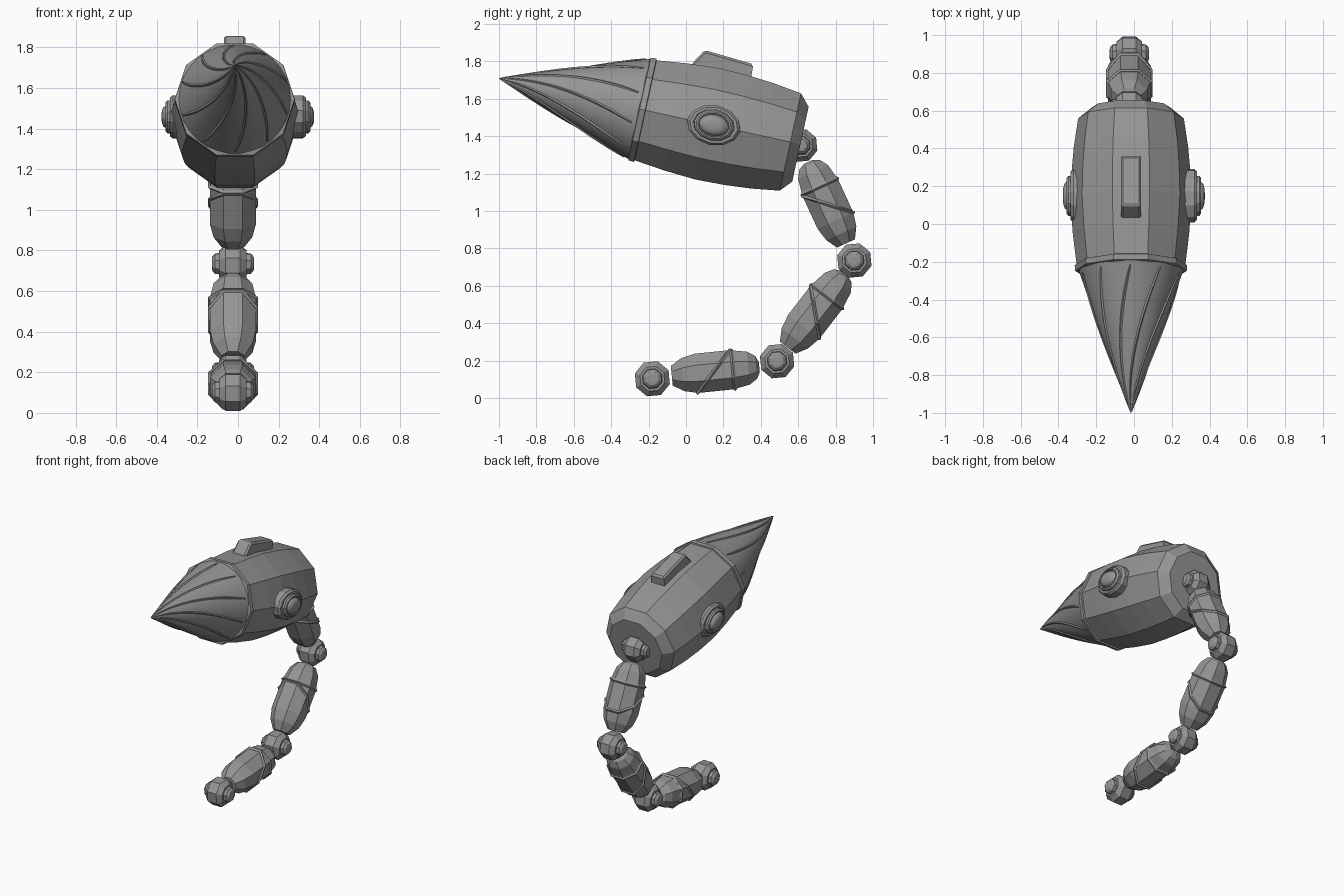
import bpy, bmesh, math
from mathutils import Matrix, Vector

if "Cube" in bpy.data.objects:
    bpy.data.objects.remove(bpy.data.objects["Cube"])

grey = bpy.data.materials.new("grey_metal")
grey.diffuse_color = (0.3, 0.3, 0.3, 1)
grey.use_nodes = True
grey.node_tree.nodes["Principled BSDF"].inputs["Base Color"].default_value = grey.diffuse_color


def frame(x, y, z, dy, dz):
    """Local z runs along (dy, dz) in the side plane, local x stays on world x."""
    d = Vector((0, dy, dz)).normalized()
    m = Matrix(((1, 0, 0), (0, d.z, d.y), (0, -d.y, d.z))).to_4x4()
    m.translation = (x, y, z)
    return m


def finish(bm, name, mat, smooth=None):
    bmesh.ops.transform(bm, matrix=mat, verts=bm.verts)
    bmesh.ops.recalc_face_normals(bm, faces=bm.faces)
    me = bpy.data.meshes.new(name)
    bm.to_mesh(me)
    bm.free()
    me.materials.append(grey)
    ob = bpy.data.objects.new(name, me)
    bpy.context.collection.objects.link(ob)
    if smooth:
        bpy.ops.object.select_all(action='DESELECT')
        bpy.context.view_layer.objects.active = ob
        ob.select_set(True)
        bpy.ops.object.shade_smooth_by_angle(angle=math.radians(smooth))
    return ob


def lathe(name, profile, n, mat, offset=0.0, sx=1.0, sy=1.0, smooth=None):
    """Turned solid from (height, radius) pairs, closed with flat ends."""
    bm = bmesh.new()
    rings = []
    for h, r in profile:
        angles = [offset + math.tau * k / n for k in range(n)]
        rings.append([bm.verts.new((r * sx * math.cos(a), r * sy * math.sin(a), h)) for a in angles])
    for a, b in zip(rings, rings[1:]):
        for k in range(n):
            bm.faces.new((a[k], a[(k + 1) % n], b[(k + 1) % n], b[k]))
    bm.faces.new(rings[0][::-1])
    bm.faces.new(rings[-1])
    return finish(bm, name, mat, smooth)


def rib(name, pts, radii, mat, closed):
    """Thin four-sided tube that follows the given points."""
    bm = bmesh.new()
    rings, n = [], len(pts)
    for i, p in enumerate(pts):
        before = pts[(i - 1) % n] if closed else pts[max(i - 1, 0)]
        after = pts[(i + 1) % n] if closed else pts[min(i + 1, n - 1)]
        t = (after - before).normalized()
        out = Vector((p.x, p.y, 0))
        out = (out - t * out.dot(t)).normalized()
        side = t.cross(out)
        rings.append([bm.verts.new(p + radii[i] * v) for v in (out, side, -out, -side)])
    pairs = list(zip(rings, rings[1:])) + ([(rings[-1], rings[0])] if closed else [])
    for a, b in pairs:
        for k in range(4):
            bm.faces.new((a[k], a[(k + 1) % 4], b[(k + 1) % 4], b[k]))
    if not closed:
        bm.faces.new(rings[0])
        bm.faces.new(rings[-1])
    finish(bm, name, mat)


# Barrel body, with collar and drill cone, all on one tilted axis from the tip
CX = -0.016
axis = frame(CX, -1.0, 1.71, 0.977, -0.214)
lathe("body", [(0.78, 0.285), (0.97, 0.308), (1.14, 0.32), (1.30, 0.315), (1.44, 0.303),
               (1.595, 0.28), (1.65, 0.215)], 10, axis)
lathe("collar", [(0.765, 0.28), (0.77, 0.295), (0.80, 0.298), (0.805, 0.28)], 10, axis)

L = 0.775


def cone_radius(u):
    return 0.278 * (0.92 * u + 0.08 * math.sin(u * math.pi / 2))


lathe("drill_cone", [(u * L, max(cone_radius(u), 0.001)) for u in (0, 0.25, 0.5, 0.75, 1)],
      30, axis, smooth=40)
for k in range(10):
    us = [0.01 + 0.95 * i / 14 for i in range(15)]
    pts = []
    for u in us:
        a = math.tau * k / 10 + math.radians(55) * u ** 0.8
        pts.append(Vector((cone_radius(u) * math.cos(a), cone_radius(u) * math.sin(a), u * L)))
    rib("cone_ridge", pts, [0.002 + 0.007 * u ** 0.5 * (1 - u ** 8) for u in us], axis, False)

# Top fin: sloped block with a stepped, chamfered top
bm = bmesh.new()
outline = [(0.025, 1.72), (0.03, 1.785), (0.10, 1.86), (0.36, 1.785), (0.34, 1.66)]
face = bm.faces.new([bm.verts.new((-0.054, y, z)) for y, z in outline])
ext = bmesh.ops.extrude_face_region(bm, geom=[face])
bmesh.ops.translate(bm, vec=(0.108, 0, 0), verts=[v for v in ext["geom"] if isinstance(v, bmesh.types.BMVert)])
top = [e for e in bm.edges if min(v.co.z for v in e.verts) > 1.75]
bmesh.ops.bevel(bm, geom=top, offset=0.012, segments=1, affect='EDGES')
finish(bm, "top_fin", Matrix.Translation((CX, 0, 0)))

# Stepped oval knobs on both flanks, the left one set a little deeper
hub = axis @ Vector((0, 0, 1.176))
for s, reach in ((1, 0.0), (-1, -0.03)):
    d = Vector((0, 0.977, -0.214))
    zx = Vector((s, 0, 0))
    m = Matrix((d, zx.cross(d), zx)).transposed().to_4x4()
    m.translation = hub + Vector((s * reach, 0, 0))
    lathe("knob_base", [(0.25, 0.145), (0.335, 0.145), (0.35, 0.13), (0.35, 0.112), (0.343, 0.11)],
          12, m, sy=0.74)
    lathe("knob_ring", [(0.30, 0.11), (0.362, 0.108), (0.372, 0.095), (0.372, 0.085), (0.364, 0.082)],
          12, m, sy=0.76)
    lathe("knob_dome", [(0.30, 0.08), (0.366, 0.08), (0.382, 0.066), (0.389, 0.04), (0.391, 0.012)],
          16, m, sy=0.7, smooth=40)

# Tail knuckles: octagonal balls with a button on each side
TX = -0.025
half = [(0.104, 0.022), (0.102, 0.036), (0.088, 0.052), (0.068, 0.055), (0.068, 0.068), (0.036, 0.096)]
knuckle = [(-h, r) for h, r in half] + half[::-1]
for y, z, size in ((0.615, 1.35, 0.95), (0.90, 0.735, 1), (0.487, 0.197, 1), (-0.18, 0.103, 1.02)):
    m = Matrix.Translation((TX, y, z)) @ Matrix.Rotation(math.pi / 2, 4, 'Y')
    lathe("tail_knuckle", [(h, r * size) for h, r in knuckle], 8, m, math.radians(28))

# Tail links: eight-sided capsules with a seam band and a slanted band
R, OFF = 0.114, math.pi / 8
SX, SY = 1.08, 1.0
link = [(-0.245, 0.25), (-0.228, 0.58), (-0.185, 0.84), (-0.12, 0.95), (-0.10, 1.0),
        (0.10, 1.0), (0.175, 0.84), (0.235, 0.5)]
for y, z, dy, dz, stretch in ((0.757, 1.04, 0.42, -0.91, 1.0), (0.693, 0.463, -0.61, -0.79, 1.04),
                              (0.153, 0.142, -0.99, -0.1, 0.98)):
    m = frame(TX, y, z, dy, dz)
    lathe("tail_link", [(h * stretch, r * R) for h, r in link], 8, m, OFF, SX, SY)
    for name, drop, grow in (("seam_band", 0.0, 1.0), ("slanted_band", 0.21, 1.005)):
        pts = []
        for k in range(8):
            a = OFF + math.tau * k / 8
            h = -0.1 + drop * (1 - math.sin(a)) / 2
            pts.append(Vector((R * SX * grow * math.cos(a), R * SY * grow * math.sin(a), h)))
        rib(name, pts, [0.010] * 8, m, True)
